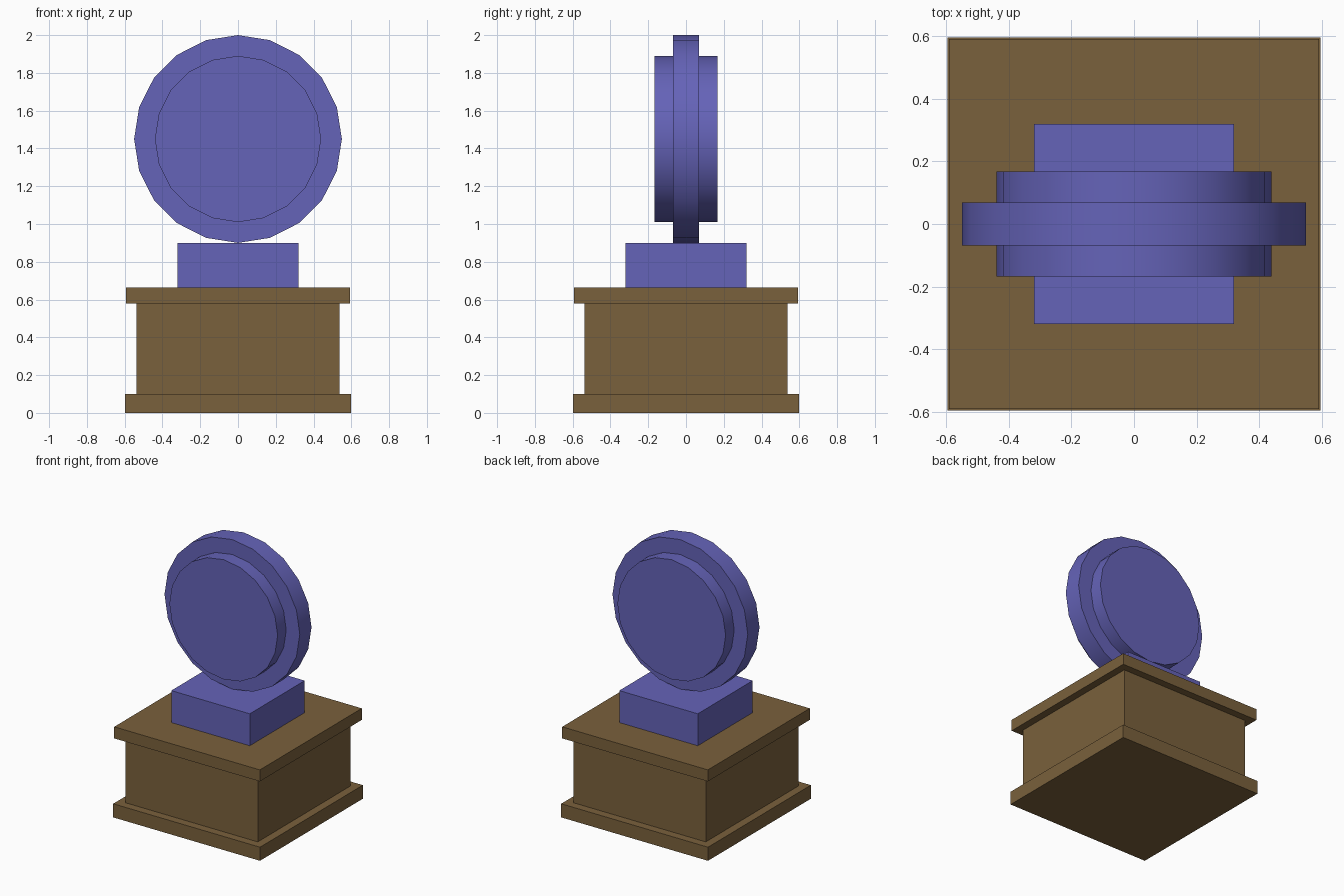
import bpy, math

if "Cube" in bpy.data.objects:
    bpy.data.objects.remove(bpy.data.objects["Cube"])


def material(name, color):
    m = bpy.data.materials.new(name)
    m.diffuse_color = color
    m.use_nodes = True
    m.node_tree.nodes["Principled BSDF"].inputs["Base Color"].default_value = m.diffuse_color
    return m


WOOD = material("wood", (0.195, 0.119, 0.045, 1))
VIOLET = material("violet", (0.130, 0.125, 0.48, 1))


def box(name, half, z0, z1, mat):
    bpy.ops.mesh.primitive_cube_add(size=1, location=(0, 0, (z0 + z1) / 2))
    ob = bpy.context.object
    ob.name = name
    ob.scale = (2 * half, 2 * half, z1 - z0)
    bpy.ops.object.transform_apply(location=False, rotation=False, scale=True)
    ob.data.materials.append(mat)


def lathe_y(name, profile, sides, z, mat):
    """Revolve (radius, y) points about the y axis, with a vertex at the top."""
    verts = [(r * math.sin(2 * math.pi * i / sides), y, r * math.cos(2 * math.pi * i / sides))
             for r, y in profile for i in range(sides)]
    faces = [(k * sides + i, k * sides + (i + 1) % sides,
              (k + 1) * sides + (i + 1) % sides, (k + 1) * sides + i)
             for k in range(len(profile) - 1) for i in range(sides)]
    last = (len(profile) - 1) * sides
    faces.append(tuple(reversed(range(sides))))
    faces.append(tuple(range(last, last + sides)))
    me = bpy.data.meshes.new(name)
    me.from_pydata(verts, [], faces)
    # profile runs front to back: flip so the normals face outward
    if me.polygons[-2].normal.y > 0:
        me.flip_normals()
    me.update()
    ob = bpy.data.objects.new(name, me)
    ob.location.z = z
    bpy.context.collection.objects.link(ob)
    me.materials.append(mat)
    bpy.ops.object.select_all(action='DESELECT')
    ob.select_set(True)
    bpy.context.view_layer.objects.active = ob
    bpy.ops.object.shade_smooth_by_angle(angle=math.radians(30))


# Wooden pedestal: foot, body and cap
box("pedestal_foot", 0.597, 0.0, 0.10, WOOD)
box("pedestal_body", 0.537, 0.10, 0.58, WOOD)
box("pedestal_cap", 0.592, 0.58, 0.665, WOOD)

# Block carrying the disc
box("disc_mount", 0.319, 0.665, 0.90, VIOLET)

# Stepped disc: thin wide rim with a thicker centre
lathe_y("disc", [(0.44, -0.168), (0.44, -0.068), (0.55, -0.068),
                 (0.55, 0.068), (0.44, 0.068), (0.44, 0.168)], 20, 1.45, VIOLET)
